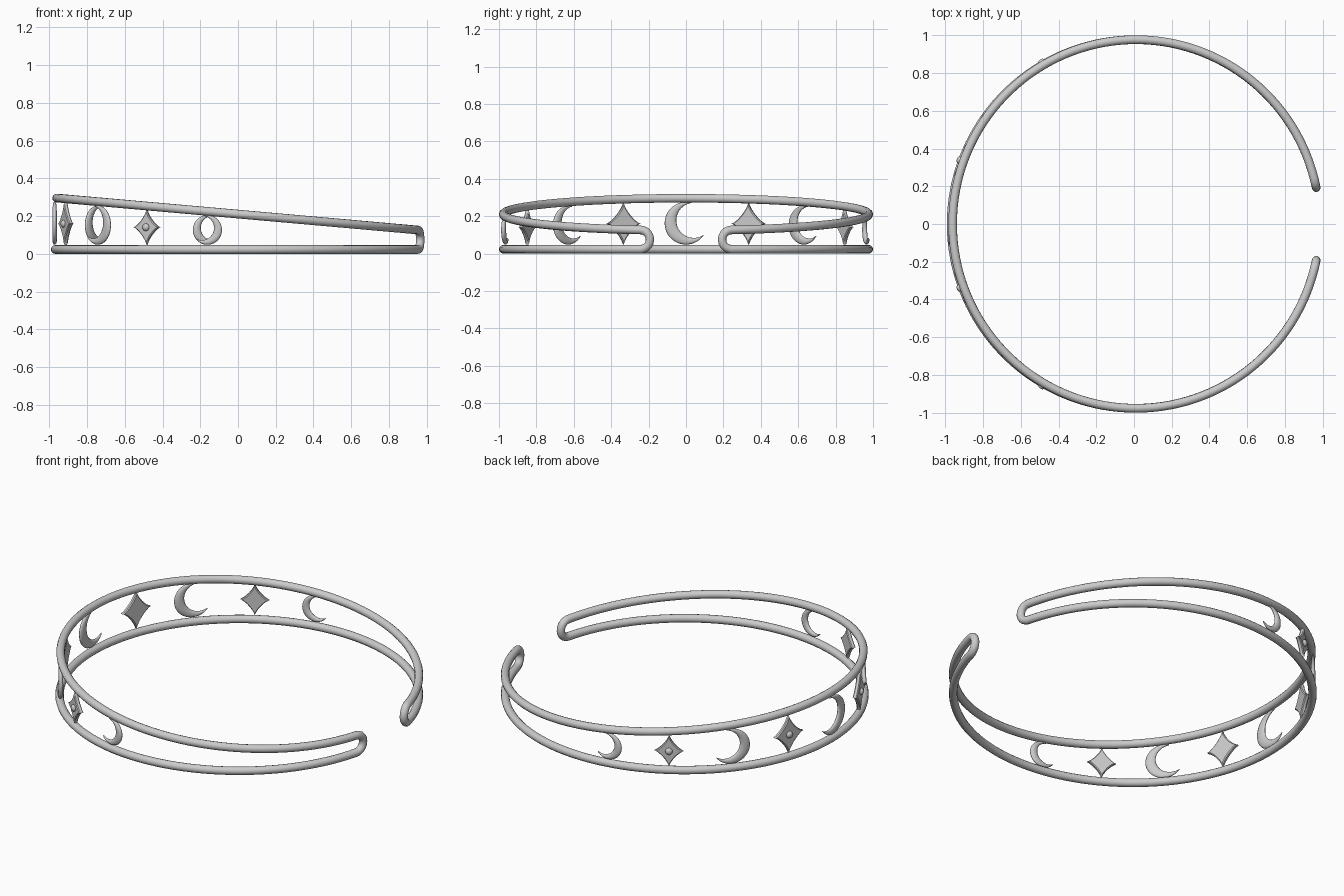
import bpy, bmesh
from math import sin, cos, pi, radians, sqrt
from mathutils import Vector

if "Cube" in bpy.data.objects:
    bpy.data.objects.remove(bpy.data.objects["Cube"])

R, WIRE, CX = 0.977, 0.023, 0.008      # ring radius, wire radius, x offset
Z0, ZEND, SLOPE = 0.023, 0.126, 0.0885  # lower rail, upper rail at tips, slope
END = radians(14.4)


def top_z(x):
    return ZEND + (0.955 - x) * SLOPE


# Closed wire: lower rail, U-turn, tilted upper rail, U-turn
def wire_path():
    pts = []
    n, m = 128, 10
    ur = (ZEND - Z0) / 2

    def ring(a, z):
        return (CX + R * cos(a), R * sin(a), z)

    for i in range(n + 1):
        pts.append(ring(END + (2 * pi - 2 * END) * i / n, Z0))
    for i in range(1, m):
        s = pi * i / m
        pts.append(ring(-END + ur / R * sin(s), Z0 + ur - ur * cos(s)))
    for i in range(n + 1):
        x, y, _ = ring(-END - (2 * pi - 2 * END) * i / n, 0)
        x = 0.955 - (0.955 - x) * 0.996
        pts.append((x, y, top_z(x)))
    for i in range(1, m):
        s = pi * i / m
        pts.append(ring(END - ur / R * sin(s), Z0 + ur + ur * cos(s)))
    return pts


def build_wire():
    cu = bpy.data.curves.new("cuff_wire", 'CURVE')
    cu.dimensions = '3D'
    cu.bevel_depth = WIRE
    cu.bevel_resolution = 4
    pts = wire_path()
    sp = cu.splines.new('POLY')
    sp.points.add(len(pts) - 1)
    for p, co in zip(sp.points, pts):
        p.co = (*co, 1)
    sp.use_cyclic_u = True
    sp.use_smooth = True
    ob = bpy.data.objects.new("cuff_wire", cu)
    bpy.context.collection.objects.link(ob)


# Loft closed loops of points given in the local frame (tangent, up, outward)
def loft(name, loops, frame, angle):
    origin, u, n = frame
    up = Vector((0, 0, 1))
    bm = bmesh.new()
    rows = [[bm.verts.new(origin + u * a + up * b + n * c) for a, b, c in lp]
            for lp in loops]
    k = len(rows[0])
    for r0, r1 in zip(rows, rows[1:]):
        for j in range(k):
            bm.faces.new((r0[j], r0[(j + 1) % k], r1[(j + 1) % k], r1[j]))
    bm.faces.new(rows[0])
    bm.faces.new(rows[-1])
    bmesh.ops.recalc_face_normals(bm, faces=bm.faces)
    me = bpy.data.meshes.new(name)
    bm.to_mesh(me)
    bm.free()
    me.shade_smooth()
    me.set_sharp_from_angle(angle=radians(angle))
    ob = bpy.data.objects.new(name, me)
    bpy.context.collection.objects.link(ob)


# Crescent between an outer circle and an offset inner circle, rounded section
def moon(name, frame, size):
    loops, n, tilt = [], 40, radians(20)
    a0, b0, c, r = radians(52), radians(74), 0.39, 0.82
    for i in range(n + 1):
        t = 0.015 + 0.97 * i / n
        a, b = a0 + (2 * pi - 2 * a0) * t, b0 + (2 * pi - 2 * b0) * t
        po = Vector((cos(a), sin(a))) * size
        pi_ = Vector((c + r * cos(b), r * sin(b))) * size
        mid, half = (po + pi_) / 2, (po - pi_) / 2
        th = 0.013 * sqrt(min(1, half.length / (0.28 * size)))
        lp = []
        for j in range(14):
            s = 2 * pi * j / 14
            p = mid + half * cos(s)
            lp.append((p.x * cos(tilt) - p.y * sin(tilt),
                       p.x * sin(tilt) + p.y * cos(tilt), th * sin(s)))
        loops.append(lp)
    loft(name, loops, frame, 60)


# Four-pointed star plate with chamfered rim
def star(name, frame, h):
    w, k = h * 0.85, 48

    def curve(v):
        return abs(v) ** 2.6 * (1 if v > 0 else -1)

    outline = [(w * curve(cos(2 * pi * i / k)), h * curve(sin(2 * pi * i / k)))
               for i in range(k)]
    loops = [[(x * s, z * s, d) for x, z in outline]
             for s, d in ((0.9, -0.012), (1, -0.007), (1, 0.007), (0.9, 0.012))]
    loft(name, loops, frame, 30)


# Small domed stone on the outer face of a star
def stone(name, frame):
    loops = []
    for i in range(1, 12):
        s = pi * i / 12
        loops.append([(0.02 * sin(s) * cos(2 * pi * j / 20),
                       0.02 * sin(s) * sin(2 * pi * j / 20),
                       0.012 - 0.016 * cos(s)) for j in range(20)])
    loft(name, loops, frame, 60)


build_wire()

# Alternate moons and stars every 20 degrees around the tall side
for i in range(-4, 5):
    a = pi + radians(20) * i
    n = Vector((cos(a), sin(a), 0))
    u = Vector((sin(a), -cos(a), 0))
    lo = Z0 + WIRE + 0.002
    hi = top_z(CX + R * cos(a)) - WIRE + 0.003
    frame = (Vector((CX, 0, (lo + hi) / 2)) + n * 0.98, u, n)
    size = (hi - lo) / 2
    if i % 2 == 0:
        moon(f"moon_{i + 5}", frame, size)
    else:
        star(f"star_{i + 5}", frame, size)
        stone(f"stone_{i + 5}", frame)
